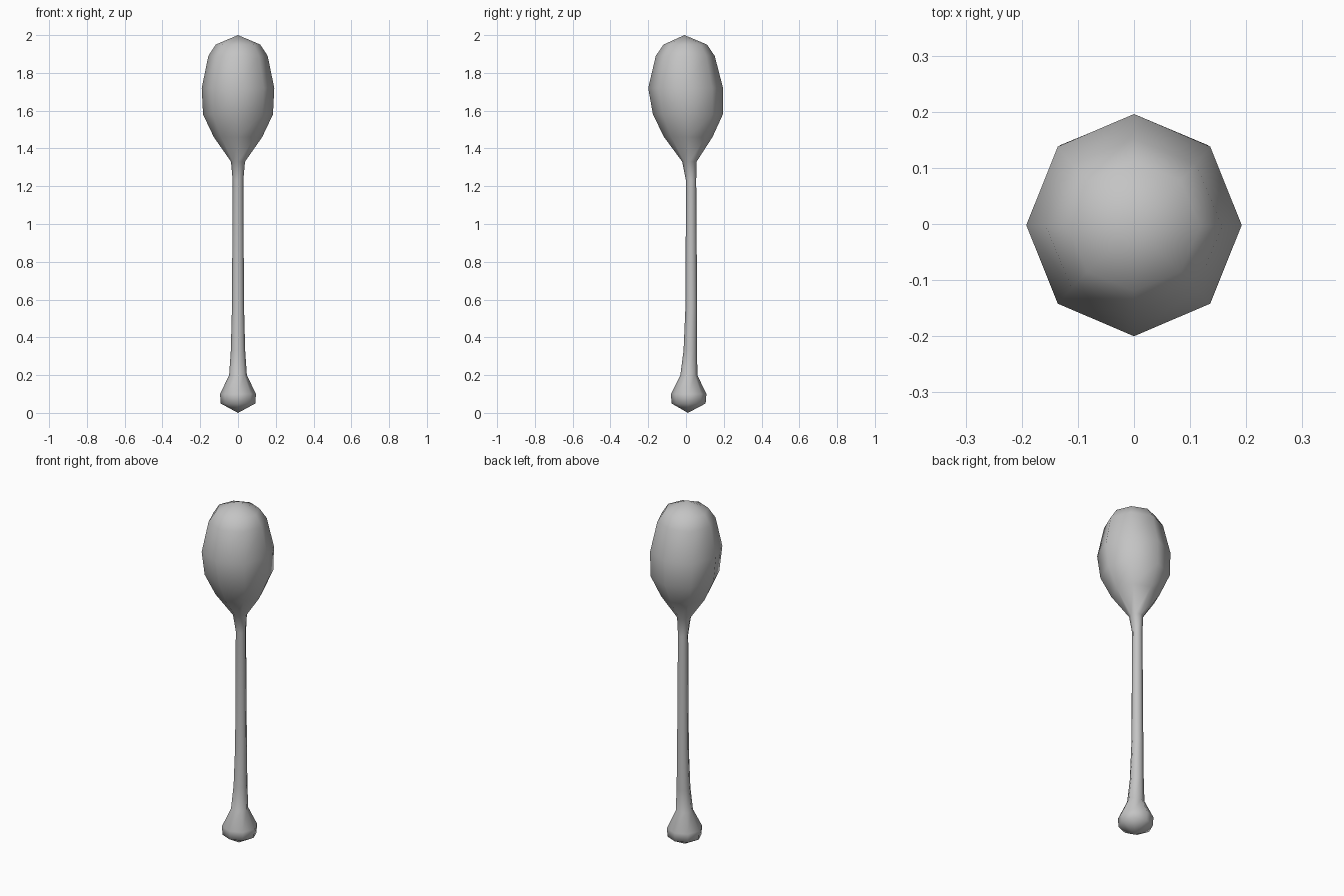
import bpy, bmesh, math

cube = bpy.data.objects.get("Cube")
if cube:
    bpy.data.objects.remove(cube, do_unlink=True)

# Plain grey finish
grey = bpy.data.materials.new("plain grey")
grey.use_nodes = True
color = (0.55, 0.55, 0.55, 1)
grey.diffuse_color = color
grey.node_tree.nodes["Principled BSDF"].inputs["Base Color"].default_value = color

SIDES = 8
# Rings from knob to head: height, radius across x, radius across y, y offset
RINGS = [
    (0.05, 0.092, 0.090, 0.014),
    (0.10, 0.095, 0.094, 0.014),
    (0.20, 0.047, 0.045, 0.015),
    (0.33, 0.038, 0.036, 0.023),
    (0.56, 0.032, 0.031, 0.028),
    (1.23, 0.028, 0.027, 0.027),
    (1.33, 0.037, 0.038, 0.018),
    (1.46, 0.128, 0.128, 0.012),
    (1.58, 0.185, 0.185, 0.010),
    (1.72, 0.192, 0.198, -0.002),
    (1.89, 0.157, 0.156, -0.004),
    (1.95, 0.118, 0.115, -0.004),
]

# One continuous body: knob, slim handle and egg-shaped head
bm = bmesh.new()
loops = []
for z, rx, ry, cy in RINGS:
    angles = [math.tau * i / SIDES for i in range(SIDES)]
    loops.append([bm.verts.new((rx * math.cos(a), cy + ry * math.sin(a), z))
                  for a in angles])
for low, high in zip(loops, loops[1:]):
    for i in range(SIDES):
        j = (i + 1) % SIDES
        bm.faces.new((low[i], low[j], high[j], high[i]))

# Pointed caps at both ends
for loop, tip in ((loops[0], (0, 0.01, 0)), (loops[-1], (0, -0.008, 2))):
    pole = bm.verts.new(tip)
    for i in range(SIDES):
        bm.faces.new((loop[i], loop[(i + 1) % SIDES], pole))
bmesh.ops.recalc_face_normals(bm, faces=bm.faces)
for face in bm.faces:
    face.smooth = True

mesh = bpy.data.meshes.new("club")
bm.to_mesh(mesh)
bm.free()
mesh.materials.append(grey)
club = bpy.data.objects.new("club", mesh)
bpy.context.collection.objects.link(club)
